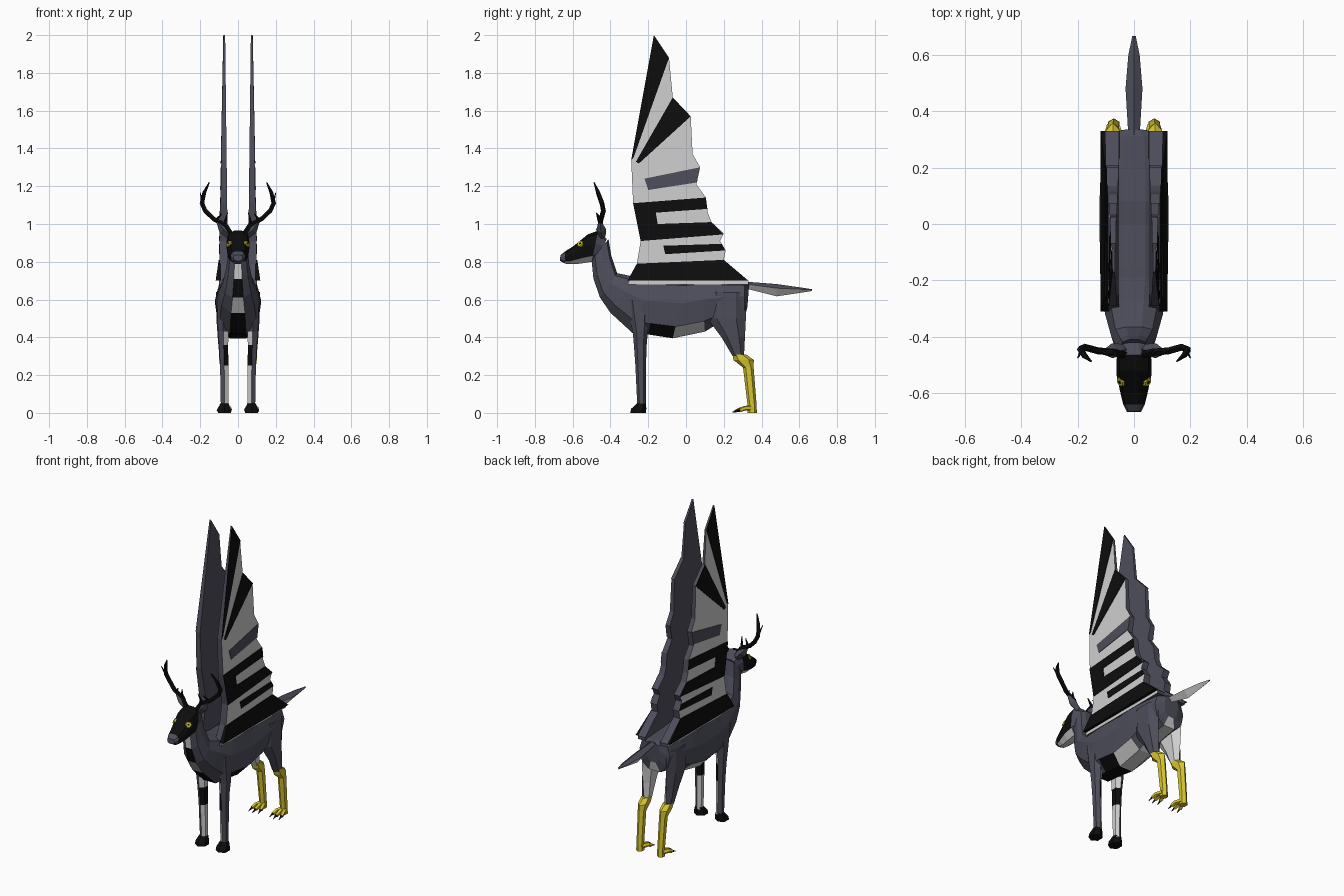
import bpy, bmesh, math
from mathutils import Vector

if "Cube" in bpy.data.objects:
    bpy.data.objects.remove(bpy.data.objects["Cube"])

MATS = {}
for name, col in (("slate", (0.075, 0.075, 0.105)), ("black", (0.004, 0.004, 0.004)),
                  ("white", (0.62, 0.62, 0.62)), ("yellow", (0.68, 0.56, 0.03))):
    m = bpy.data.materials.new(name)
    m.diffuse_color = (*col, 1)
    m.use_nodes = True
    m.node_tree.nodes["Principled BSDF"].inputs["Base Color"].default_value = m.diffuse_color
    MATS[name] = m
ORDER = list(MATS)
SLATE, BLACK, WHITE, YELLOW = range(4)
SIDES = ((1, "right"), (-1, "left"))


def finish(name, bm, rule):
    """Recalculate normals, colour faces by rule(face) and link the object."""
    bmesh.ops.recalc_face_normals(bm, faces=bm.faces)
    bm.normal_update()
    for f in bm.faces:
        f.material_index = rule(f) if callable(rule) else rule
    me = bpy.data.meshes.new(name)
    bm.to_mesh(me)
    bm.free()
    for n in ORDER:
        me.materials.append(MATS[n])
    ob = bpy.data.objects.new(name, me)
    bpy.context.collection.objects.link(ob)


def loft(name, rings, rule, grid_rule=None):
    """Skin closed rings; grid_rule(ring, side) colours the side quads."""
    bm = bmesh.new()
    tag = bm.faces.layers.int.new("tag")
    vs = [[bm.verts.new(p) for p in r] for r in rings]
    n = len(rings[0])
    for i in range(len(vs) - 1):
        for j in range(n):
            k = (j + 1) % n
            f = bm.faces.new((vs[i][j], vs[i][k], vs[i + 1][k], vs[i + 1][j]))
            f[tag] = i * n + j + 1
    bm.faces.new(vs[0])
    bm.faces.new(vs[-1])
    if grid_rule:
        finish(name, bm, lambda f: grid_rule((f[tag] - 1) // n, (f[tag] - 1) % n) if f[tag] else rule)
    else:
        finish(name, bm, rule)


def body_ring(top, bot, w):
    """Ten-sided section between a top and a bottom point; side 9 is the underside."""
    prof = [(0, .36), (.2, .85), (.6, 1), (.9, .82), (1, .34)]
    pt = lambda t, x: (x * w, bot[0] + (top[0] - bot[0]) * t, bot[1] + (top[1] - bot[1]) * t)
    return [pt(t, x) for t, x in prof] + [pt(t, -x) for t, x in reversed(prof)]


def level_ring(s, z, x, y, hx, hy, n=6):
    """Horizontal ring for legs and feet, with one flat side facing inward."""
    a = [2 * math.pi * (i + .5) / n for i in range(n)]
    return [(s * (x + hx * 1.1 * math.cos(t)), y + hy * math.sin(t), z) for t in a]


def tube(name, s, path, radii, rule, n=5):
    """Tapered tube along a path, x multiplied by s."""
    pts = [Vector((s * p[0], p[1], p[2])) for p in path]
    rings = []
    for i, p in enumerate(pts):
        d = (pts[min(i + 1, len(pts) - 1)] - pts[max(i - 1, 0)]).normalized()
        ref = Vector((0, 1, 0)) if abs(d.y) < .8 else Vector((0, 0, 1))
        u = d.cross(ref).normalized()
        v = d.cross(u)
        rings.append([p + radii[i] * (u * math.cos(t) + v * math.sin(t))
                      for t in [2 * math.pi * k / n for k in range(n)]])
    loft(name, rings, rule)


def slab(name, s, outline, inner, outer, rule):
    """Side-view outline (y, z) made solid between x = inner(z) and x = outer(z)."""
    bm = bmesh.new()
    a = [bm.verts.new((s * inner(z), y, z)) for y, z in outline]
    b = [bm.verts.new((s * outer(z), y, z)) for y, z in outline]
    bm.faces.new(a)
    bm.faces.new(b)
    for i in range(len(a)):
        k = (i + 1) % len(a)
        bm.faces.new((a[i], a[k], b[k], b[i]))
    finish(name, bm, rule)


# Neck and torso, striped down the throat, chest and belly
torso = [((-.41, .92), (-.50, .81), .05), ((-.395, .83), (-.49, .71), .06),
         ((-.365, .74), (-.455, .61), .08), ((-.27, .72), (-.40, .53), .102),
         ((-.19, .71), (-.28, .42), .118), ((-.15, .71), (-.20, .415), .12),
         ((0, .705), (-.07, .395), .122), ((.08, .71), (.10, .43), .122),
         ((.20, .70), (.18, .48), .118), ((.31, .695), (.31, .50), .105),
         ((.335, .69), (.325, .56), .05)]
stripes = [WHITE, BLACK, WHITE, BLACK, BLACK, BLACK, WHITE, WHITE, WHITE, WHITE]


def torso_colour(i, j):
    under = j == 9 or (i in (5, 6) and j in (0, 8))
    return stripes[i] if under else SLATE


loft("torso", [body_ring(*r) for r in torso], SLATE, torso_colour)

# Head with dark mask, pale jaw and slate nose
head = [((-.42, .92), (-.46, .83), .045), ((-.465, .965), (-.50, .80), .062),
        ((-.52, .945), (-.56, .79), .062), ((-.60, .88), (-.61, .787), .047),
        ((-.64, .855), (-.64, .79), .038), ((-.665, .835), (-.667, .805), .025)]


def head_colour(i, j):
    if i in (0, 4):
        return SLATE
    return WHITE if j in (0, 8, 9) else BLACK


loft("head", [body_ring(*r) for r in head], SLATE, head_colour)

# Tail: flat lens with a pale underside
tail = [(.31, .695, .66, .02), (.48, .682, .617, .03), (.60, .665, .635, .02), (.667, .655, .645, .006)]
loft("tail", [[(0, y, t), (w, y, (t * 2 + b) / 3), (0, y, b), (-w, y, (t * 2 + b) / 3)] for y, t, b, w in tail],
     lambda f: WHITE if f.normal.z < -.2 and f.calc_center_median().y > .34 else SLATE)

# Wing outline and its markings as (y, z) points
wing = [(-.31, .68), (-.26, .79), (-.24, .91), (-.28, 1.11), (-.29, 1.34), (-.17, 2.0), (-.09, 1.88),
        (-.07, 1.67), (.025, 1.57), (.035, 1.37), (.075, 1.30), (.055, 1.21), (.105, 1.14),
        (.115, 1.06), (.135, 1.01), (.20, .95), (.18, .91), (.21, .86), (.20, .81), (.33, .70), (.33, .68)]
markings = [
    ("tip_feather", BLACK, [(-.29, 1.34), (-.17, 2.0), (-.09, 1.88), (-.278, 1.35)]),
    ("second_feather", BLACK, [(-.265, 1.33), (-.07, 1.67), (.025, 1.57), (-.25, 1.32)]),
    ("slate_bar", SLATE, [(-.22, 1.24), (.073, 1.30), (.058, 1.22), (-.20, 1.18)]),
    ("upper_band", BLACK, [(-.28, 1.11), (.105, 1.14), (.113, 1.08), (-.16, 1.06), (-.15, 1.0),
                           (.135, 1.01), (.20, .945), (-.24, .91)]),
    ("lower_bar", BLACK, [(-.12, .885), (.19, .895), (.208, .86), (-.11, .84)]),
]
w_out = lambda z: .075 + (2 - z) * .02
w_in = lambda z: .068 - (2 - z) * .012

leg = [(.60, .082, -.25, .03, .07), (.43, .078, -.242, .03, .04), (.36, .076, -.242, .025, .034),
       (.25, .073, -.24, .023, .028), (.04, .071, -.235, .021, .023)]
hoof = [(.05, .072, -.236, .024, .024), (.022, .072, -.25, .034, .04), (0, .072, -.254, .036, .042)]
thigh = [(.64, .084, .215, .034, .10), (.50, .083, .215, .033, .102),
         (.40, .08, .25, .029, .062), (.30, .076, .277, .024, .03)]
shank = [(.31, .075, .282, .026, .036), (.28, .075, .305, .026, .054), (.24, .074, .33, .021, .028),
         (.04, .072, .35, .019, .024), (0, .072, .35, .021, .025)]

for s, side in SIDES:
    def inner(f, s=s):
        return f.normal.x * s < -.2

    def leg_colour(f):
        z = f.calc_center_median().z
        return (BLACK if .25 < z < .36 else WHITE) if inner(f) and z < .44 else SLATE

    # Wing with pale outer face, overlaid markings and flared dark base
    slab(side + "_wing", s, wing, w_in, w_out, lambda f: WHITE if f.normal.x * s > .9 else SLATE)
    for name, col, pts in markings:
        slab(f"{side}_wing_{name}", s, pts, w_out, lambda z: w_out(z) + .003, col)
    slab(side + "_wing_base", s, [(-.31, .70), (-.26, .79), (.20, .81), (.33, .70)],
         lambda z: .09, lambda z: .102 + (.81 - z) * .15, BLACK)

    # Front leg and hoof
    loft(side + "_front_leg", [level_ring(s, *r) for r in leg], leg_colour)
    loft(side + "_hoof", [level_ring(s, *r) for r in hoof], BLACK)

    # Hind leg, shank and clawed toes
    loft(side + "_thigh", [level_ring(s, *r) for r in thigh], lambda f: WHITE if inner(f) else SLATE)
    loft(side + "_shank", [level_ring(s, *r) for r in shank], YELLOW)
    for i, dx in enumerate((-.03, 0, .03)):
        x, y = .072 + dx, .285 - (.01 if dx == 0 else 0)
        tube(f"{side}_toe_{i}", s, [(.072 + dx * .3, .35, .025), (.072 + dx * .8, .31, .025), (x, y, .014)],
             [.015, .013, .011], YELLOW)
        tube(f"{side}_claw_{i}", s, [(x, y + .004, .016), (x + dx * .1, y - .03, .003)], [.009, .002], BLACK, 4)

    # Ear
    tube(side + "_ear", s, [(.04, -.445, .935), (.078, -.45, .972), (.115, -.455, 1.02)],
         [.02, .026, .003], SLATE, 4)

    # Eye with pupil
    c, d = Vector((.045, -.558, .893)), Vector((.75, -.42, .5)).normalized()
    tube(side + "_eye", s, [c - d * .008, c + d * .008], [.021, .017], YELLOW, 6)
    tube(side + "_pupil", s, [c + d * .007, c + d * .010], [.006, .006], BLACK, 6)

    # Antler beam and tines
    tube(side + "_antler", s, [(.03, -.465, .94), (.065, -.455, .995), (.125, -.45, 1.025), (.172, -.437, 1.07),
                               (.19, -.445, 1.11), (.178, -.465, 1.165), (.152, -.487, 1.22)],
         [.014, .013, .013, .013, .013, .011, .003], BLACK)
    for i, (a, b) in enumerate((((.07, -.455, 1.0), (.055, -.475, 1.06)), ((.115, -.45, 1.02), (.085, -.47, 1.055)),
                                ((.18, -.44, 1.085), (.2, -.475, 1.165)))):
        tube(f"{side}_tine_{i}", s, [a, b], [.01, .002], BLACK)
